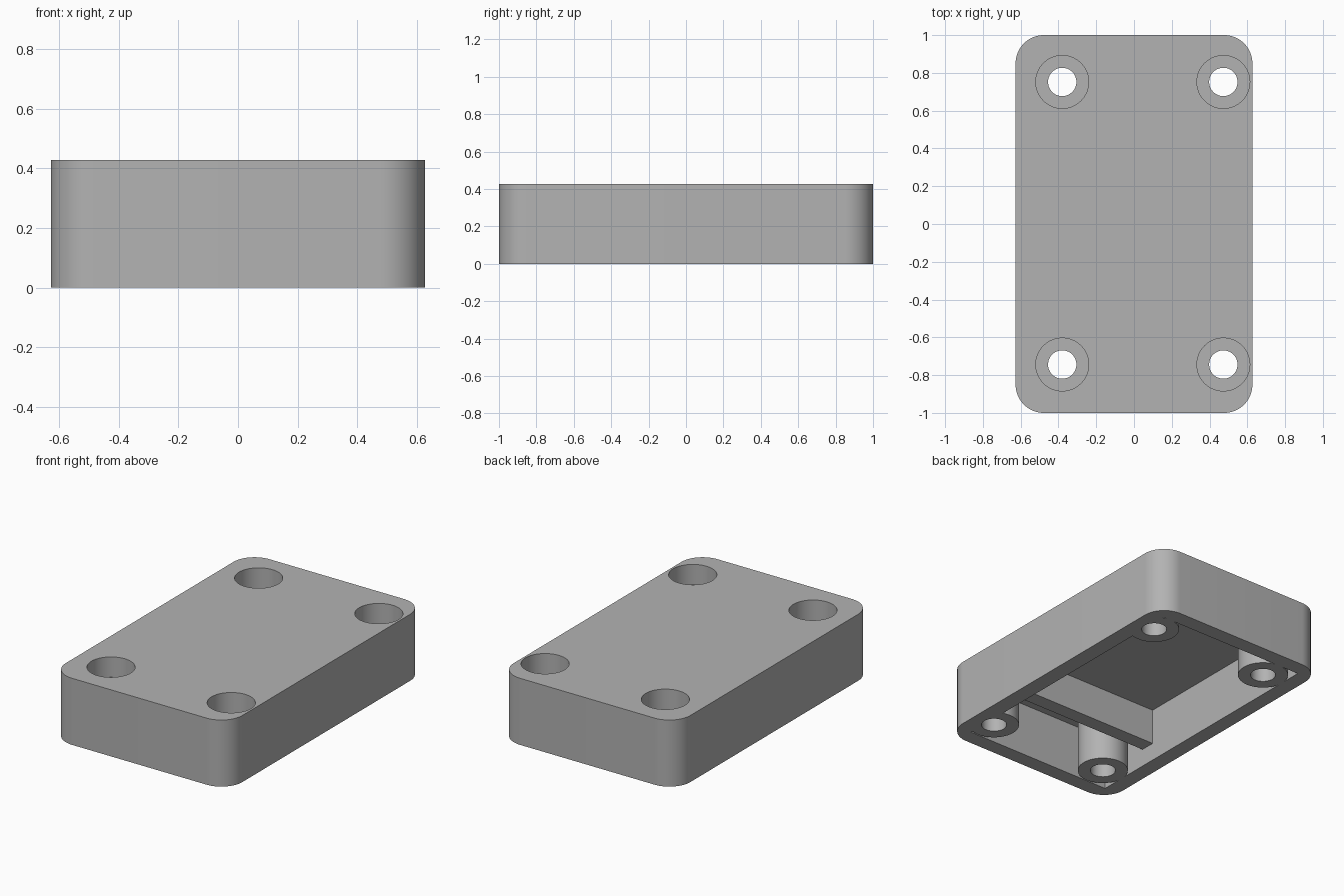
import bpy, bmesh, math
from mathutils import Matrix, Vector

cube = bpy.data.objects.get("Cube")
if cube:
    bpy.data.objects.remove(cube, do_unlink=True)

HALF_X, HALF_Y, HEIGHT = 0.627, 1.0, 0.427
CORNER = 0.15
CEILING = 0.345
LEDGE = HEIGHT - 0.13
HOLES = [(x, y) for x in (-0.38, 0.473) for y in (-0.744, 0.752)]

grey = bpy.data.materials.new("plain grey")
grey.use_nodes = True
colour = (0.45, 0.45, 0.45, 1)
grey.diffuse_color = colour
grey.node_tree.nodes["Principled BSDF"].inputs["Base Color"].default_value = colour


def finish(name, bm):
    mesh = bpy.data.meshes.new(name)
    bm.to_mesh(mesh)
    bm.free()
    mesh.materials.append(grey)
    obj = bpy.data.objects.new(name, mesh)
    bpy.context.collection.objects.link(obj)
    return obj


def box(name, low, high, radius=0):
    """Box between two corners, with optional rounded upright edges."""
    low, high = Vector(low), Vector(high)
    bm = bmesh.new()
    place = Matrix.Translation((low + high) / 2) @ Matrix.Diagonal((high - low).to_4d())
    bmesh.ops.create_cube(bm, size=1, matrix=place)
    if radius:
        upright = [e for e in bm.edges
                   if abs(e.verts[0].co.z - e.verts[1].co.z) > 0.01]
        bmesh.ops.bevel(bm, geom=upright, offset=radius, segments=16,
                        profile=0.5, affect='EDGES')
    return finish(name, bm)


def cylinder(name, centre, radius, bottom, top):
    bm = bmesh.new()
    place = Matrix.Translation((*centre, (bottom + top) / 2))
    bmesh.ops.create_cone(bm, cap_ends=True, segments=64, radius1=radius,
                          radius2=radius, depth=top - bottom, matrix=place)
    return finish(name, bm)


def combine(target, tool, operation):
    """Apply a boolean and discard the tool."""
    mod = target.modifiers.new(operation.lower(), 'BOOLEAN')
    mod.operation, mod.solver, mod.object = operation, 'EXACT', tool
    bpy.context.view_layer.objects.active = target
    bpy.ops.object.modifier_apply(modifier=mod.name)
    bpy.data.objects.remove(tool, do_unlink=True)


# Rounded shell, hollow from below
body = box("enclosure_lid", (-HALF_X, -HALF_Y, 0), (HALF_X, HALF_Y, HEIGHT), CORNER)
combine(body, box("cavity", (-0.528, -0.9, -0.2), (0.522, 0.9, CEILING)), 'DIFFERENCE')

# Cross rib hanging from the ceiling
combine(body, box("cross_rib", (-0.56, -0.55, 0.115), (0.56, -0.455, CEILING + 0.03)), 'UNION')

# Screw bosses, then their stepped holes
for centre in HOLES:
    combine(body, cylinder("screw_boss", centre, 0.15, 0, CEILING + 0.03), 'UNION')
for centre in HOLES:
    combine(body, cylinder("screw_hole", centre, 0.075, -0.1, HEIGHT + 0.1), 'DIFFERENCE')
    combine(body, cylinder("counterbore", centre, 0.14, LEDGE, HEIGHT + 0.1), 'DIFFERENCE')

# Smooth curved walls, crisp edges
bpy.ops.object.select_all(action='DESELECT')
body.select_set(True)
bpy.context.view_layer.objects.active = body
bpy.ops.object.shade_smooth_by_angle(angle=math.radians(30))
